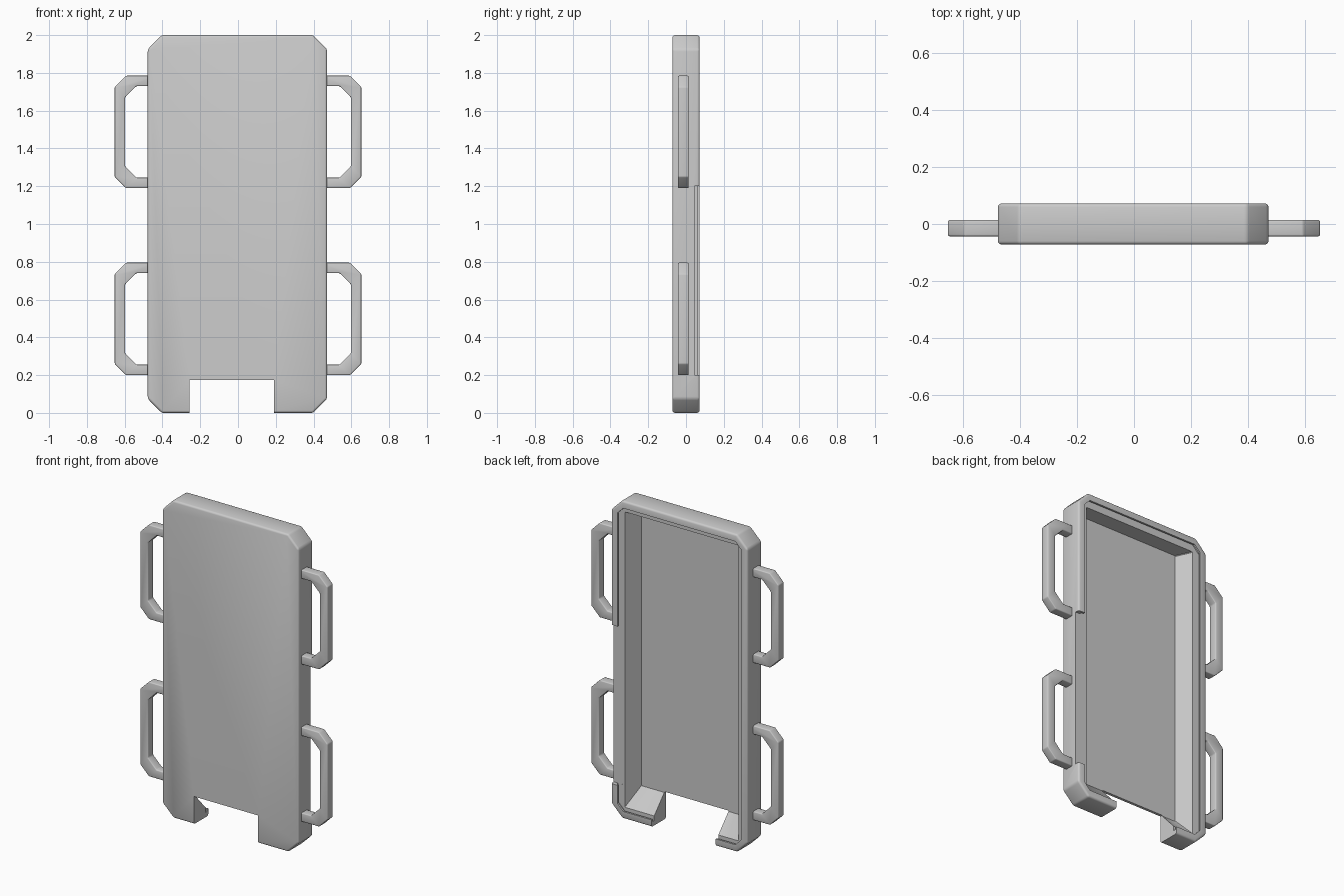
import bpy, bmesh

cube = bpy.data.objects.get("Cube")
if cube:
    bpy.data.objects.remove(cube, do_unlink=True)

grey = bpy.data.materials.new("plain grey")
grey.use_nodes = True
colour = (0.6, 0.6, 0.6, 1)
grey.diffuse_color = colour
grey.node_tree.nodes["Principled BSDF"].inputs["Base Color"].default_value = colour

CX = -0.003          # body centre in x
HALF_W = 0.475


def octagon(hx, z0, z1, c):
    """Rectangle outline with cut corners, in x and z."""
    return [(-hx + c, z0), (hx - c, z0), (hx, z0 + c), (hx, z1 - c),
            (hx - c, z1), (-hx + c, z1), (-hx, z1 - c), (-hx, z0 + c)]


def loft(name, rings, x=0):
    """Closed solid through a list of (y, outline) rings."""
    bm = bmesh.new()
    loops = [[bm.verts.new((px + x, y, pz)) for px, pz in pts] for y, pts in rings]
    n = len(loops[0])
    for a, b in zip(loops, loops[1:]):
        for i in range(n):
            j = (i + 1) % n
            bm.faces.new((a[i], a[j], b[j], b[i]))
    bm.faces.new(loops[0])
    bm.faces.new(loops[-1])
    bmesh.ops.recalc_face_normals(bm, faces=bm.faces)
    mesh = bpy.data.meshes.new(name)
    bm.to_mesh(mesh)
    bm.free()
    mesh.materials.append(grey)
    obj = bpy.data.objects.new(name, mesh)
    bpy.context.collection.objects.link(obj)
    return obj


def box(name, x0, x1, y0, y1, z0, z1):
    outline = [(x0, z0), (x1, z0), (x1, z1), (x0, z1)]
    return loft(name, [(y0, outline), (y1, outline)])


def apply(obj, kind, **settings):
    bpy.context.view_layer.objects.active = obj
    mod = obj.modifiers.new(kind.title(), kind)
    for key, value in settings.items():
        setattr(mod, key, value)
    bpy.ops.object.modifier_apply(modifier=mod.name)


def round_edges(obj, width):
    apply(obj, "BEVEL", width=width, segments=3, limit_method="ANGLE", angle_limit=0.6)


def cut(obj, cutter):
    apply(obj, "BOOLEAN", operation="DIFFERENCE", solver="EXACT", object=cutter)
    bpy.data.objects.remove(cutter, do_unlink=True)


def smooth(obj):
    bpy.ops.object.select_all(action="DESELECT")
    obj.select_set(True)
    bpy.context.view_layer.objects.active = obj
    bpy.ops.object.shade_smooth_by_angle(angle=0.6)


# Tray body: slab with cut corners and softened edges
outer = octagon(HALF_W, 0, 2, 0.075)
tray = loft("tray_body", [(-0.072, outer), (0.072, outer)], CX)
round_edges(tray, 0.012)

# Hollow open at the back: sloping walls, a ledge, a groove and a rim
inner = octagon(0.35, 0.17, 1.92, 0.004)
ledge = octagon(0.395, 0.06, 1.92, 0.004)
groove = octagon(0.445, 0.03, 1.97, 0.055)
rim = octagon(0.43, 0.045, 1.955, 0.04)
cut(tray, loft("hollow_cutter", [(-0.055, inner), (0.045, ledge), (0.0451, groove),
                                 (0.06, groove), (0.0601, rim), (0.1, rim)], CX))

# Lowered rim on the left side, and the gap in the bottom edge
cut(tray, box("side_cutter", 0.38, 0.6, 0.045, 0.1, 0.2, 1.2))
cut(tray, box("bottom_cutter", -0.257, 0.19, -0.2, 0.2, -0.1, 0.175))
smooth(tray)


# Side handles: bent bars with cut corners
def handle(name, side, z0):
    z1, x_in, x_out, bar, c = z0 + 0.595, 0.455, 0.653, 0.055, 0.06
    path = []
    for d in (0, bar):
        x, a, b = x_out - d, z0 + d, z1 - d
        path.append([(x_in, a), (x - c, a), (x, a + c), (x, b - c), (x - c, b), (x_in, b)])
    outline = [(side * x, z) for x, z in path[0] + path[1][::-1]]
    obj = loft(name, [(-0.043, outline), (0.014, outline)])
    round_edges(obj, 0.006)
    smooth(obj)


for side, label in ((1, "left"), (-1, "right")):
    for level, z0 in (("lower", 0.2), ("upper", 1.19)):
        handle(f"{level}_{label}_handle", side, z0)
